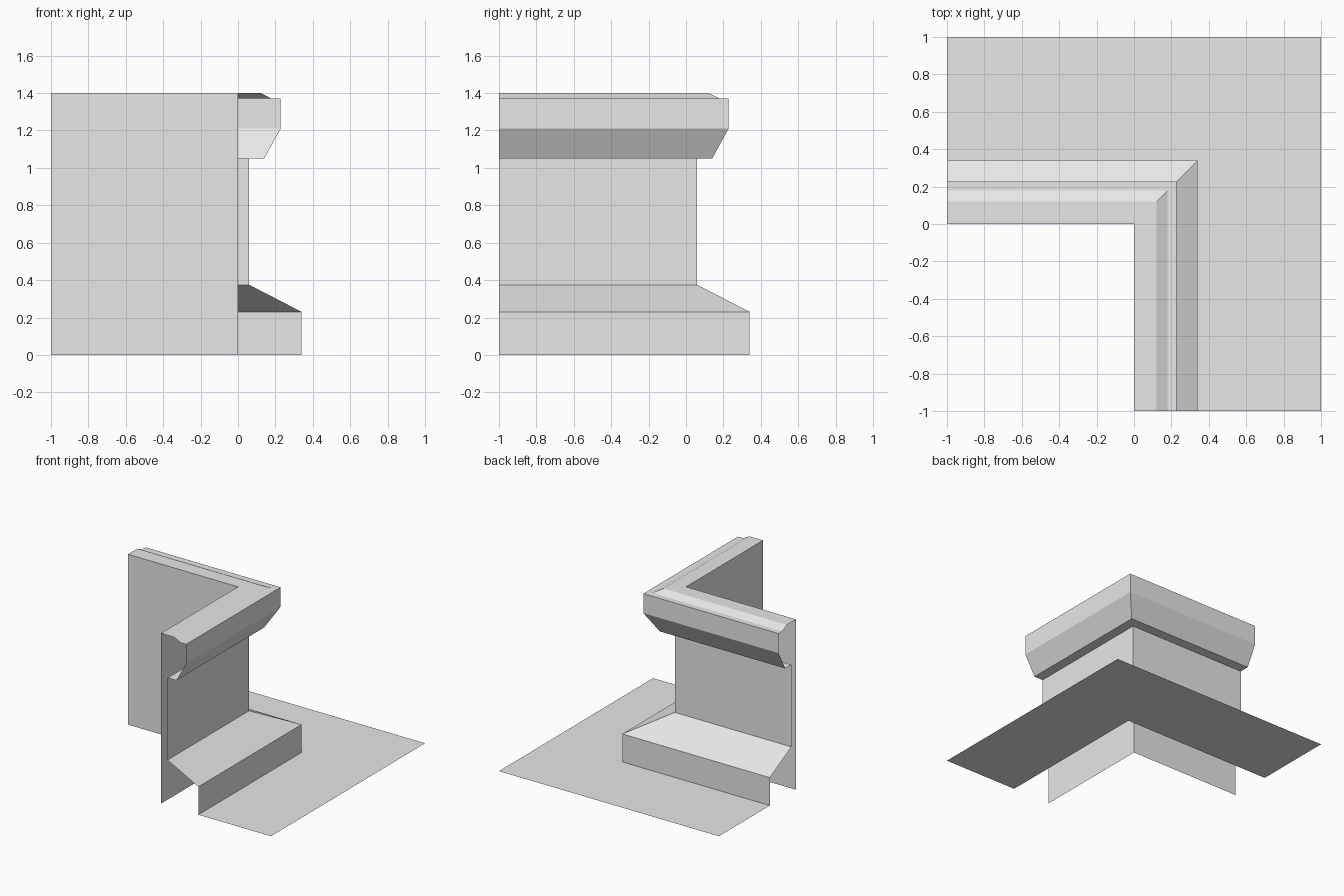
import bpy

cube = bpy.data.objects.get("Cube")
if cube:
    bpy.data.objects.remove(cube, do_unlink=True)

# One plain grey for everything
grey = bpy.data.materials.new("plain_grey")
grey.use_nodes = True
colour = (0.8, 0.8, 0.8, 1)
grey.diffuse_color = colour
grey.node_tree.nodes["Principled BSDF"].inputs["Base Color"].default_value = colour


def corner_sweep(name, profile):
    """Sweep an open (offset, height) profile round a mitred outer corner."""
    verts, faces = [], []
    for d, z in profile:
        verts += [(-1, d, z), (d, d, z), (d, -1, z)]
    for i in range(len(profile) - 1):
        for k in range(2):
            a = 3 * i + k
            faces.append((a, a + 1, a + 4, a + 3))
    mesh = bpy.data.meshes.new(name)
    mesh.from_pydata(verts, [], faces)
    mesh.materials.append(grey)
    obj = bpy.data.objects.new(name, mesh)
    bpy.context.collection.objects.link(obj)
    return obj


# Shared profile levels
top, lip, face_low, soffit = 1.4, 1.37, 1.21, 1.05
wall, plinth = 0.06, 0.34

# Thin wall on the inside of the corner
corner_sweep("inner_wall", [(0, 0), (0, top)])

# Coping with bevelled top, upright face and sloping underside
corner_sweep("coping", [(0, top), (0.12, top), (0.18, lip), (0.228, lip),
                        (0.228, face_low), (0.14, soffit), (wall, soffit)])

# Outer wall between coping and plinth
corner_sweep("outer_wall", [(wall, soffit), (wall, 0.375)])

# Plinth with sloping top
corner_sweep("plinth", [(wall, 0.375), (plinth, 0.23), (plinth, 0)])

# Flat ground strip outside the plinth
corner_sweep("ground_strip", [(plinth, 0), (1, 0)])
